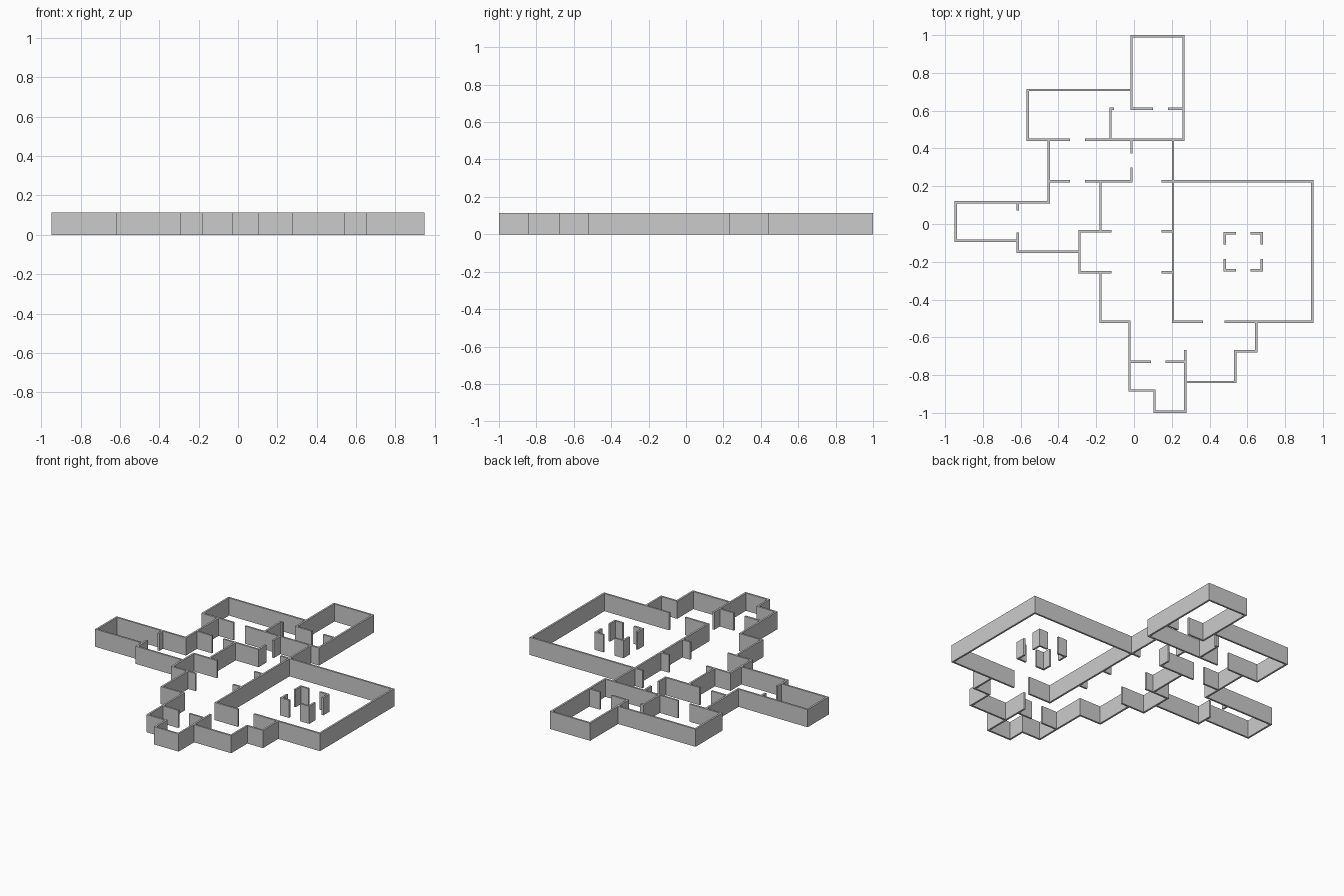
import bpy, bmesh
from mathutils import Vector

if "Cube" in bpy.data.objects:
    bpy.data.objects.remove(bpy.data.objects["Cube"])

T = 0.012    # wall thickness
H = 0.113    # wall height


def wall(name, *pts):
    """Extrude an open, mitred wall run along axis-aligned plan points."""
    p = [Vector(q) for q in pts]
    dirs = [(b - a).normalized() for a, b in zip(p, p[1:])]
    norms = [Vector((-d.y, d.x)) for d in dirs]
    left, right = [], []
    for i, q in enumerate(p):
        if i == 0:
            off = norms[0]
        elif i == len(p) - 1:
            off = norms[-1]
        else:
            off = norms[i - 1] + norms[i]     # square-corner mitre
        left.append(q + off * T / 2)
        right.append(q - off * T / 2)
    bm = bmesh.new()
    lv = [bm.verts.new((v.x, v.y, 0)) for v in left]
    rv = [bm.verts.new((v.x, v.y, 0)) for v in right]
    for i in range(len(p) - 1):
        bm.faces.new((lv[i], rv[i], rv[i + 1], lv[i + 1]))
    res = bmesh.ops.extrude_face_region(bm, geom=bm.faces[:])
    top = [g for g in res["geom"] if isinstance(g, bmesh.types.BMVert)]
    bmesh.ops.translate(bm, verts=top, vec=(0, 0, H))
    bmesh.ops.recalc_face_normals(bm, faces=bm.faces[:])
    me = bpy.data.meshes.new(name)
    bm.to_mesh(me)
    bm.free()
    ob = bpy.data.objects.new(name, me)
    bpy.context.collection.objects.link(ob)
    return ob


# North rooms
wall("north_room", (0.10, 0.61), (-0.013, 0.61), (-0.013, 0.994),
     (0.262, 0.994), (0.262, 0.446), (-0.26, 0.446))
wall("north_room_door_stub", (0.18, 0.61), (0.262, 0.61))
wall("closet_wall", (-0.105, 0.61), (-0.124, 0.61), (-0.124, 0.446))
wall("northwest_room", (-0.013, 0.71), (-0.563, 0.71),
     (-0.563, 0.446), (-0.34, 0.446))

# West wing
wall("west_wing", (-0.452, 0.446), (-0.452, 0.115), (-0.943, 0.115),
     (-0.943, -0.089), (-0.615, -0.089))
wall("west_door_stub", (-0.615, 0.115), (-0.615, 0.072))
wall("west_lower_wall", (-0.615, -0.044), (-0.615, -0.147), (-0.288, -0.147))
wall("west_alcove", (-0.12, -0.038), (-0.288, -0.038),
     (-0.288, -0.255), (-0.12, -0.255))

# Corridor partitions
wall("corridor_left_stub", (-0.452, 0.226), (-0.34, 0.226))
wall("corridor_wall", (-0.26, 0.226), (-0.013, 0.226), (-0.013, 0.298))
wall("corridor_upper_stub", (-0.013, 0.446), (-0.013, 0.374))
wall("hall_west_wall", (-0.177, 0.226), (-0.177, -0.038))
for y in (-0.038, -0.255):
    wall("hall_east_stub", (0.145, y), (0.206, y))

# South rooms
wall("south_room", (-0.177, -0.255), (-0.177, -0.517), (-0.024, -0.517),
     (-0.024, -0.882), (0.108, -0.882), (0.108, -0.994),
     (0.272, -0.994), (0.272, -0.667))
wall("south_door_left", (-0.024, -0.729), (0.09, -0.729))
wall("south_door_right", (0.167, -0.729), (0.272, -0.729))
wall("southeast_steps", (0.272, -0.837), (0.536, -0.837), (0.536, -0.673),
     (0.647, -0.673), (0.647, -0.517))

# Great hall
wall("great_hall_west", (0.206, 0.446), (0.206, -0.517), (0.365, -0.517))
wall("great_hall_east", (0.478, -0.517), (0.943, -0.517),
     (0.943, 0.226), (0.145, 0.226))

# Four corner pillars in the great hall
cx, cy, r, arm = 0.578, -0.147, 0.098, 0.059
for sx in (-1, 1):
    for sy in (-1, 1):
        x, y = cx + sx * r, cy + sy * r
        wall("corner_pillar", (x - sx * arm, y), (x, y), (x, y - sy * arm))
